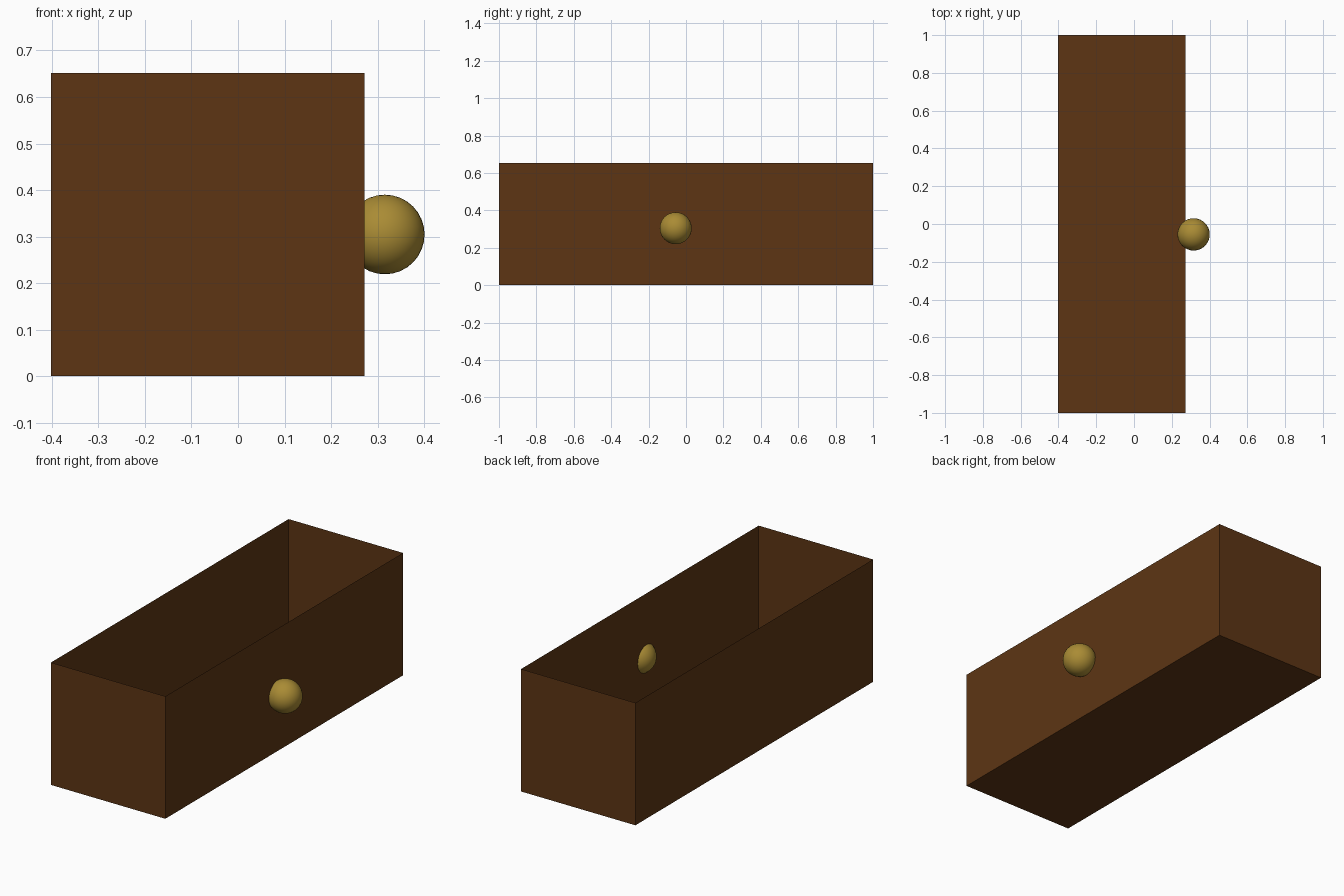
import bpy, bmesh
from mathutils import Matrix, Vector

if "Cube" in bpy.data.objects:
    bpy.data.objects.remove(bpy.data.objects["Cube"])


def material(name, color):
    mat = bpy.data.materials.new(name)
    mat.diffuse_color = (*color, 1)
    mat.use_nodes = True
    mat.node_tree.nodes["Principled BSDF"].inputs["Base Color"].default_value = mat.diffuse_color
    return mat


def add_object(name, bm, mat):
    mesh = bpy.data.meshes.new(name)
    bm.to_mesh(mesh)
    bm.free()
    mesh.materials.append(mat)
    obj = bpy.data.objects.new(name, mesh)
    bpy.context.collection.objects.link(obj)
    return obj


wood = material("brown_wood", (0.11, 0.036, 0.007))
brass = material("brass", (0.40, 0.26, 0.035))

# Drawer box: thin sheet walls and floor, open at the top
low, high = Vector((-0.402, -1, 0)), Vector((0.272, 1, 0.652))
bm = bmesh.new()
bmesh.ops.create_cube(bm, size=1, matrix=Matrix.Translation((low + high) / 2)
                      @ Matrix.Diagonal((*(high - low), 1)))
bm.normal_update()
lid = [f for f in bm.faces if f.normal.z > 0.9]
bmesh.ops.delete(bm, geom=lid, context='FACES_ONLY')
add_object("drawer_box", bm, wood)

# Round knob, sunk partly through the right wall
bm = bmesh.new()
bmesh.ops.create_uvsphere(bm, u_segments=32, v_segments=16, radius=0.0855,
                          matrix=Matrix.Translation((0.3155, -0.055, 0.3045)))
for f in bm.faces:
    f.smooth = True
add_object("drawer_knob", bm, brass)
